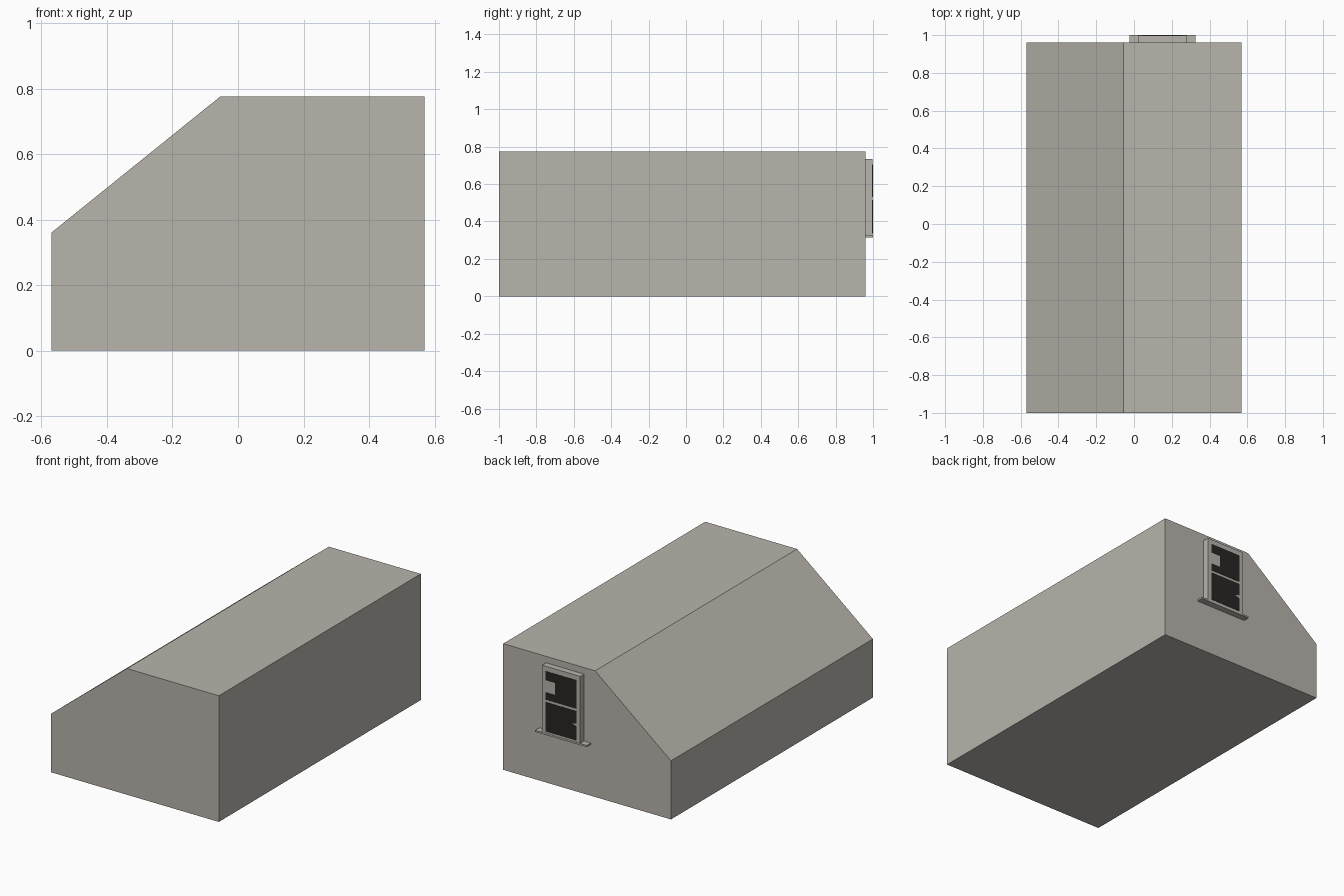
import bpy, bmesh

if "Cube" in bpy.data.objects:
    bpy.data.objects.remove(bpy.data.objects["Cube"])


def material(name, color):
    m = bpy.data.materials.new(name)
    m.diffuse_color = (*color, 1)
    m.use_nodes = True
    m.node_tree.nodes["Principled BSDF"].inputs["Base Color"].default_value = m.diffuse_color
    return m


STONE = material("warm_grey", (0.48, 0.456, 0.415))
DARK = material("dark_glass", (0.024, 0.018, 0.018))


def prism(name, profile, y0, y1, mat):
    """Extrude an x-z profile from y0 to y1."""
    bm = bmesh.new()
    face = bm.faces.new([bm.verts.new((x, y0, z)) for x, z in profile])
    ext = bmesh.ops.extrude_face_region(bm, geom=[face])["geom"]
    bmesh.ops.translate(bm, vec=(0, y1 - y0, 0),
                        verts=[v for v in ext if isinstance(v, bmesh.types.BMVert)])
    bmesh.ops.recalc_face_normals(bm, faces=bm.faces)
    me = bpy.data.meshes.new(name)
    bm.to_mesh(me)
    bm.free()
    me.materials.append(mat)
    ob = bpy.data.objects.new(name, me)
    bpy.context.collection.objects.link(ob)
    return ob


def rect(x0, x1, z0, z1):
    return [(x0, z0), (x1, z0), (x1, z1), (x0, z1)]


# Building body with one sloped roof side
prism("building_body",
      [(-0.57, 0), (0.57, 0), (0.57, 0.775), (-0.055, 0.775), (-0.57, 0.36)],
      -1, 0.96, STONE)

# Window box and wider sill on the back wall
prism("window_frame", rect(0.02, 0.28, 0.32, 0.735), 0.96, 0.998, STONE)
prism("window_sill", rect(-0.025, 0.325, 0.314, 0.324), 0.96, 1.0, STONE)

# Dark panes with uneven notches on the outer side
prism("upper_pane",
      [(0.045, 0.53), (0.255, 0.53), (0.255, 0.575), (0.19, 0.575),
       (0.19, 0.65), (0.255, 0.65), (0.255, 0.705), (0.045, 0.705)],
      0.998, 1.0, DARK)
prism("lower_pane",
      [(0.045, 0.335), (0.255, 0.335), (0.255, 0.515), (0.045, 0.515),
       (0.045, 0.44), (0.08, 0.43), (0.045, 0.42)],
      0.998, 1.0, DARK)
